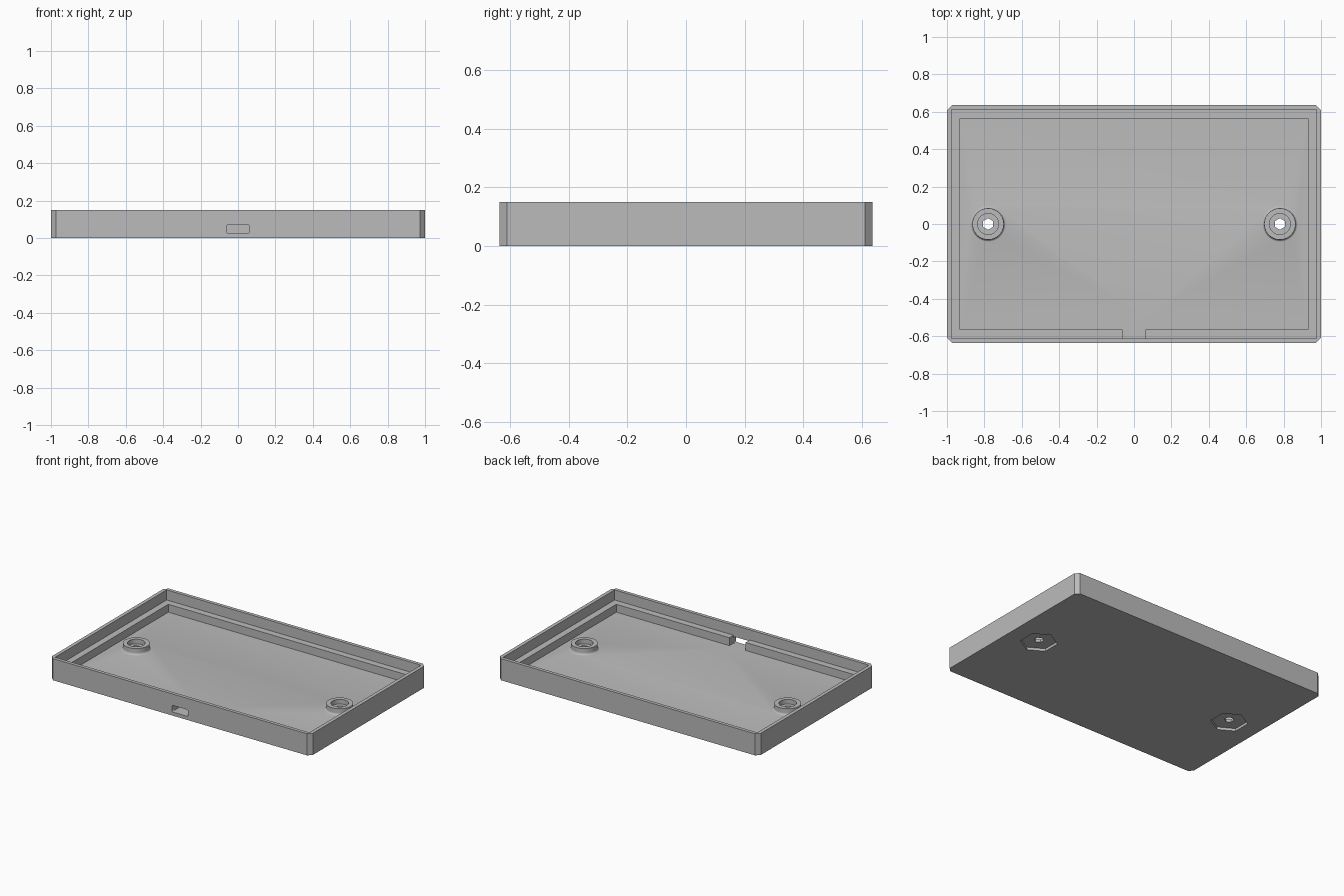
import bpy
import bmesh
from math import sin, cos, pi, radians
from mathutils import Matrix

cube = bpy.data.objects.get("Cube")
if cube:
    bpy.data.objects.remove(cube, do_unlink=True)

# Single plain colour
grey = bpy.data.materials.new("light_grey")
grey.use_nodes = True
colour = (0.5, 0.5, 0.5, 1)
grey.diffuse_color = colour
grey.node_tree.nodes["Principled BSDF"].inputs["Base Color"].default_value = colour


def circle(radius, sides, x=0):
    # First corner points along +y
    return [(x + radius * cos(pi / 2 + 2 * pi * i / sides),
             radius * sin(pi / 2 + 2 * pi * i / sides)) for i in range(sides)]


def rect(x0, x1, y0, y1):
    return [(x0, y0), (x1, y0), (x1, y1), (x0, y1)]


def chamfered(hx, hy, c):
    return [(hx - c, -hy), (hx, c - hy), (hx, hy - c), (hx - c, hy),
            (c - hx, hy), (-hx, hy - c), (-hx, c - hy), (c - hx, -hy)]


def rounded(hx, hy, r, steps=5):
    pts = []
    for k, (sx, sy) in enumerate([(1, 1), (-1, 1), (-1, -1), (1, -1)]):
        for i in range(steps + 1):
            a = (k + i / steps) * pi / 2
            pts.append((sx * (hx - r) + r * cos(a), sy * (hy - r) + r * sin(a)))
    return pts


def loft(name, rings, matrix=Matrix()):
    """Solid through a stack of (height, outline) rings."""
    bm = bmesh.new()
    loops = [[bm.verts.new((x, y, z)) for x, y in pts] for z, pts in rings]
    for low, high in zip(loops, loops[1:]):
        n = len(low)
        for i in range(n):
            j = (i + 1) % n
            bm.faces.new((low[i], low[j], high[j], high[i]))
    bm.faces.new(loops[0][::-1])
    bm.faces.new(loops[-1])
    bmesh.ops.recalc_face_normals(bm, faces=bm.faces)
    bm.transform(matrix)
    mesh = bpy.data.meshes.new(name)
    bm.to_mesh(mesh)
    bm.free()
    mesh.materials.append(grey)
    obj = bpy.data.objects.new(name, mesh)
    bpy.context.collection.objects.link(obj)
    return obj


def combine(target, other, operation):
    mod = target.modifiers.new(other.name, 'BOOLEAN')
    mod.operation = operation
    mod.solver = 'EXACT'
    mod.object = other
    bpy.context.view_layer.objects.active = target
    bpy.ops.object.modifier_apply(modifier=mod.name)
    bpy.data.objects.remove(other, do_unlink=True)


def cut(target, name, z0, z1, outline, matrix=Matrix()):
    combine(target, loft(name, [(z0, outline), (z1, outline)], matrix), 'DIFFERENCE')


floor, ledge, top = 0.025, 0.08, 0.15

# Tray body with chamfered corners, an inner ledge and a lower well
body = chamfered(1, 0.635, 0.026)
tray = loft("tray", [(0, body), (top, body)])
cut(tray, "upper_cavity", ledge, 0.3, rect(-0.975, 0.975, -0.611, 0.611))
cut(tray, "well", floor, 0.3, rect(-0.93, 0.93, -0.565, 0.565))

# Gap in the front ledge, and the rounded port slot behind it
cut(tray, "ledge_gap", floor, 0.3, rect(-0.062, 0.062, -0.611, -0.5))
to_front = Matrix.Translation((0, 0, 0.048)) @ Matrix.Rotation(radians(90), 4, 'X')
cut(tray, "port_slot", 0.58, 0.7, rounded(0.062, 0.023, 0.01), to_front)

# Screw bosses: filleted foot, counterbore, through hole and nut pocket
for x in (-0.78, 0.78):
    rings = [(0.021, circle(0.095, 48, x))]
    for i in range(7):
        a = i / 6 * pi / 2
        rings.append((floor + 0.016 * (1 - cos(a)),
                      circle(0.084 + 0.011 * (1 - sin(a)), 48, x)))
    rings.append((0.068, circle(0.084, 48, x)))
    combine(tray, loft("boss", rings), 'UNION')
    cut(tray, "counterbore", 0.036, 0.3, circle(0.056, 32, x))
    cut(tray, "screw_hole", -0.1, 0.3, circle(0.031, 6, x))
    cut(tray, "nut_pocket", -0.1, 0.018, circle(0.118, 6, x))

bpy.ops.object.select_all(action='DESELECT')
tray.select_set(True)
bpy.context.view_layer.objects.active = tray
bpy.ops.object.shade_smooth_by_angle(angle=radians(30))
